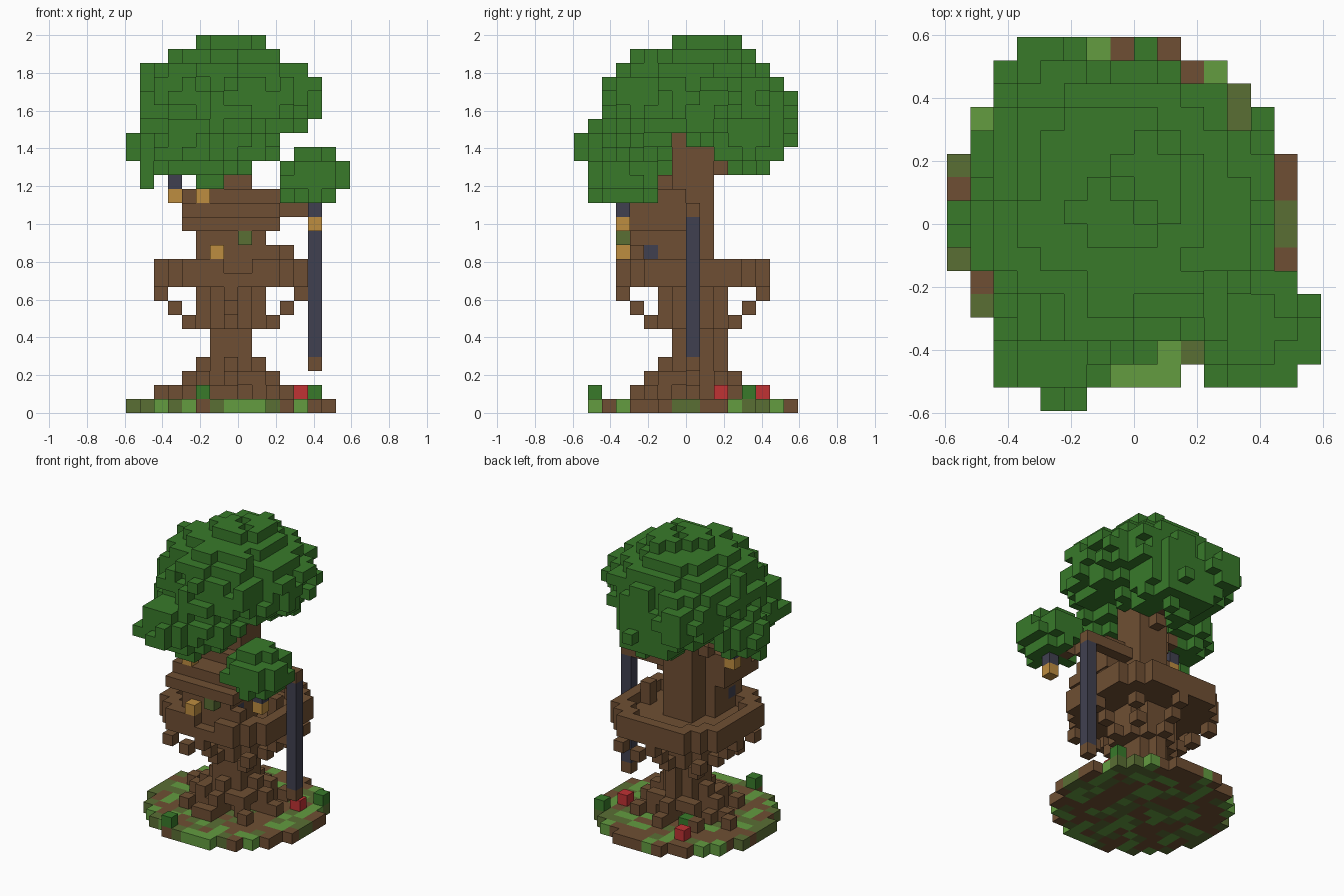
import bpy, bmesh, random
from mathutils import Vector, noise

random.seed(11)
U = 2 / 27            # block size
CX = -1               # trunk column

old = bpy.data.objects.get("Cube")
if old:
    bpy.data.objects.remove(old, do_unlink=True)


def material(name, *rgb):
    lin = [((c / 255 + 0.055) / 1.055) ** 2.4 for c in rgb] + [1]
    m = bpy.data.materials.new(name)
    m.use_nodes = True
    m.diffuse_color = lin
    m.node_tree.nodes["Principled BSDF"].inputs["Base Color"].default_value = lin
    return m


MATS = {
    "wood": material("wood brown", 111, 79, 51),
    "leaf": material("leaf green", 56, 122, 42),
    "grass": material("light grass", 99, 156, 64),
    "moss": material("olive moss", 90, 110, 52),
    "iron": material("slate blue", 64, 64, 80),
    "lamp": material("lamp gold", 190, 141, 64),
    "flower": material("flower red", 192, 50, 52),
}

parts = {}            # part name -> {cell: colour}
solid = set()


def put(part, colour, cells):
    for c in cells:
        if c not in solid:
            solid.add(c)
            parts.setdefault(part, {})[c] = colour


def box(x0, x1, y0, y1, z0, z1):
    return [(x, y, z) for x in range(x0, x1 + 1)
            for y in range(y0, y1 + 1) for z in range(z0, z1 + 1)]


def disc(r2, z):
    return [(CX + x, y, z) for x in range(-8, 9) for y in range(-8, 9)
            if x * x + y * y <= r2]


def line(a, b):
    a, b = Vector(a), Vector(b)
    n = int(max(abs(v) for v in b - a))
    return [tuple(round(v) for v in a.lerp(b, i / n)) for i in range(n + 1)]


def blob(centre, radii, low, rough=0.14):
    """Ragged ellipsoid whose lower half has its own height, low."""
    cells = []
    for p in box(-8, 7, -8, 7, 15, 26):
        d = Vector(p) - Vector(centre)
        rz = radii[2] if d.z > 0 else low
        size = Vector((d.x / radii[0], d.y / radii[1], d.z / rz)).length
        if size < 1 + random.uniform(-rough, rough * 0.2):
            cells.append(p)
    return cells


AXES = [(1, 0), (-1, 0), (0, 1), (0, -1)]
DIRS = AXES + [(1, 1), (-1, 1), (1, -1), (-1, -1)]

# Ground edge: soil, moss and grass along the front and the left side
KEYS = {"w": "wood", "m": "moss", "g": "grass"}
ground = disc(53, 0)
for i, (front, side) in enumerate(zip("mmgmgwmgggmwgww", "gwgwwwmmwwgmmgw")):
    put("ground", KEYS[front], [min(c for c in ground if c[0] == i - 8)])
    put("ground", KEYS[side], [max(c for c in ground if c[1] == i - 7)])

# Ground: patchy everywhere else
for c in ground:
    n = noise.noise(Vector(c) * 0.53) + random.uniform(-0.25, 0.25) - 0.008 * c[1]
    put("ground", "wood" if n < -0.02 else "moss" if n < 0.15 else "grass", [c])

# Small bushes and flowers
put("bushes", "leaf", [(5, 4, 1), (-3, -7, 1), (-3, 3, 1)])
put("flowers", "flower", [(4, 2, 1), (-4, 5, 1)])

# Trunk, thicker near the platform
put("trunk", "wood", box(CX - 1, CX + 1, -1, 1, 1, 18))
put("trunk", "wood", box(CX, CX, 2, 2, 4, 5))
put("trunk", "wood", [c for z in (6, 7, 8) for c in disc(5, z)])
put("trunk", "wood", disc(4, 3))

# Roots spreading from the trunk
for dx, dy in DIRS:
    reach = 3 if dx and dy else 4
    put("roots", "wood", [(CX + dx * i, dy * i, 1) for i in range(1, reach + 1)])
    put("roots", "wood", [(CX + dx * i, dy * i, 2) for i in range(1, reach)])
put("roots", "wood", [(CX - 5, 1, 1)])
put("roots", "wood", [c for c in disc(18, 1) if random.random() < 0.25])
put("roots", "wood", [c for c in disc(6, 2) if random.random() < 0.4])

# Stepped braces below the platform
for dx, dy in DIRS:
    for i, z in ((3, 6), (4, 7), (5, 8)):
        if not (dx and dy and i == 5):
            put("braces", "wood", [(CX + dx * i, dy * i, z)])

# Platform floor with a rim, open in front of the door
floor = disc(34, 9)
put("platform", "wood", floor)
flat = {c[:2] for c in floor}
rim = [(x, y, 10) for x, y in sorted(flat)
       if any((x + dx, y + dy) not in flat for dx, dy in DIRS)
       and not (y == -5 and x in (-1, 0))]
put("railing", "wood", rim)
put("railing", "wood", box(2, 2, -4, -4, 10, 11) + box(3, 3, 0, 0, 10, 11))

# House in front of the trunk, with a window on each side
put("windows", "iron", [(-3, -3, 11), (1, -3, 11)])
put("house", "wood", box(-3, 1, -4, -1, 10, 12))
put("window_box", "moss", [(0, -5, 12)])

# Roof climbing in steps towards the trunk
for z, y0 in ((13, -5), (14, -4), (15, -2)):
    put("roof", "wood", box(-4, 2, y0, -1, z, z))

# Beam with a hanging rope and its wooden weight
put("beam", "wood", box(0, 5, 0, 0, 14, 14))
put("rope", "iron", box(5, 5, 0, 0, 4, 13))
put("rope_weight", "wood", [(5, 0, 3)])

# Lanterns
put("railing_lantern", "lamp", [(-2, -5, 11)])
for x, y, z in ((5, -5, 13), (-5, -1, 15), (-3, -4, 15)):
    put("lantern", "lamp", [(x, y, z)])
    put("lantern_hook", "iron", [(x, y, z + 1)])

# Branches carrying the leaf clumps
put("branches", "wood", line((0, -1, 14), (5, -5, 15)))
put("branches", "wood", line((-2, -1, 16), (-3, -5, 18)))
put("branches", "wood", line((-2, 0, 16), (-6, 0, 18)))
put("branches", "wood", line((-1, 2, 17), (-1, 4, 19)))
put("branches", "wood", [(0, -1, 19)])

# Leaf crown: rounded top, flat underside, and lower lobes
for centre, radii, low in (
        ((-1, 0.2, 21.6), (6.8, 6.7, 4.9), 3.1),
        ((-4, 4.4, 21), (2.8, 3.4, 2.8), 2.6),
        ((-3.6, -5, 18.3), (3, 3.4, 2.6), 1.9),
        ((-0.6, -4.3, 18.6), (2.9, 1.9, 2.2), 2),
        ((-5.4, -0.4, 18.3), (2.9, 2.8, 2.3), 1.7),
        ((-0.8, 4, 19), (3.6, 3.1, 2.9), 2.3)):
    put("leaf_crown", "leaf", blob(centre, radii, low))
put("leaf_crown", "leaf", [(-7, -2, 16), (-7, -2, 17), (-3, -5, 16), (-2, -5, 16)])
put("leaf_crown", "leaf", [(-8, 0, 18), (-8, -1, 18), (-3, -8, 18), (-3, -8, 19)])
put("leaf_clump", "leaf", blob((4.9, -5, 16.3), (2.8, 2.7, 2.2), 2.1))

def build(name, cells):
    """Make one mesh from the visible block faces."""
    bm = bmesh.new()
    mesh = bpy.data.meshes.new(name)
    slots = sorted(set(cells.values()))
    for s in slots:
        mesh.materials.append(MATS[s])
    for cell, colour in cells.items():
        for axis in range(3):
            for side in (0, 1):
                near = list(cell)
                near[axis] += 2 * side - 1
                if tuple(near) in solid:
                    continue
                loop = []
                for a, b in ((0, 0), (1, 0), (1, 1), (0, 1)):
                    p = Vector(cell)
                    p[axis] += side
                    p[(axis + 1) % 3] += a
                    p[(axis + 2) % 3] += b
                    loop.append(bm.verts.new(p * U))
                face = bm.faces.new(loop if side else loop[::-1])
                face.material_index = slots.index(colour)
    bmesh.ops.remove_doubles(bm, verts=bm.verts, dist=U / 100)
    bm.to_mesh(mesh)
    bm.free()
    bpy.context.collection.objects.link(bpy.data.objects.new(name, mesh))


for part, cells in parts.items():
    build(part, cells)
